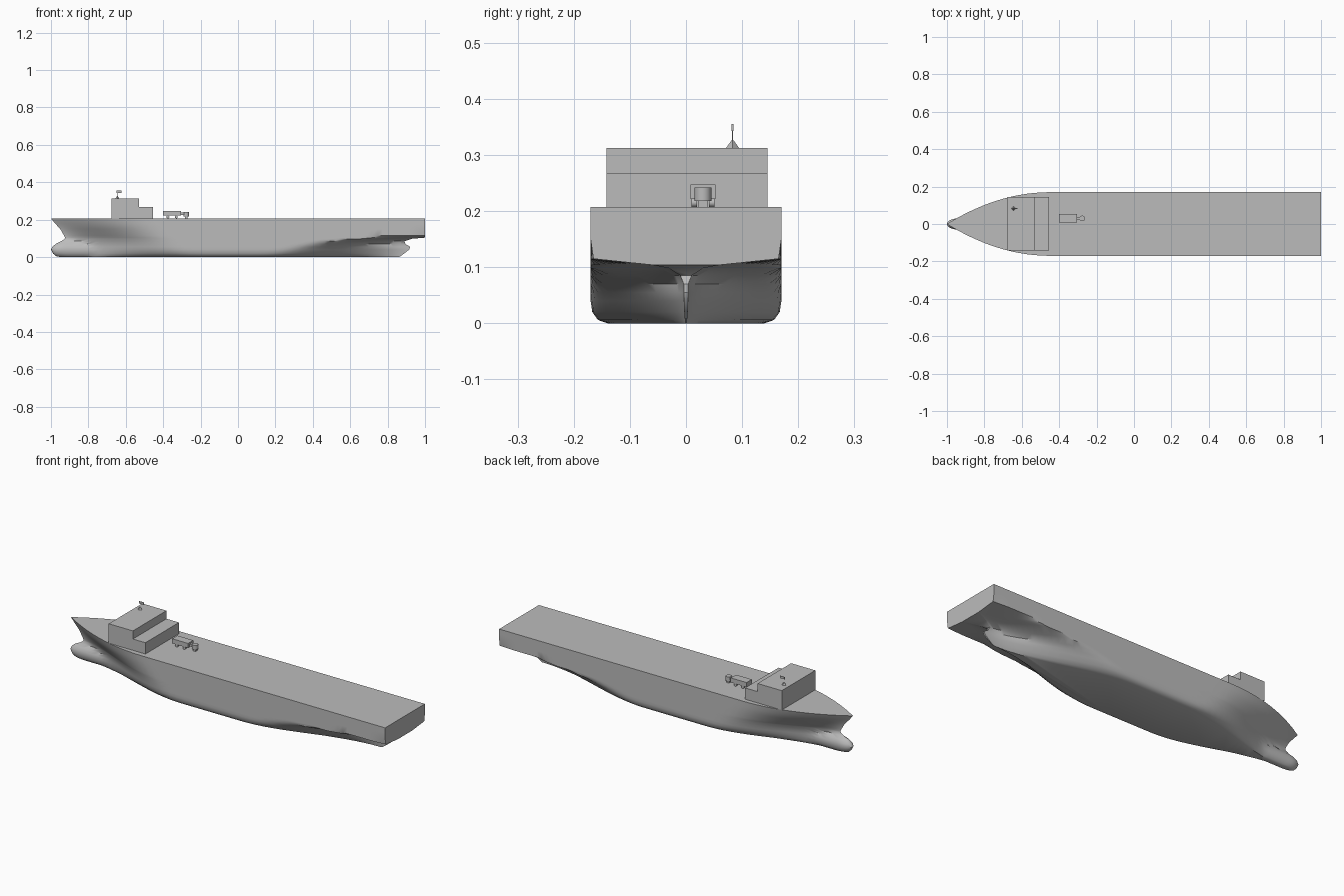
import bpy
import bmesh
import math

cube = bpy.data.objects.get("Cube")
if cube:
    bpy.data.objects.remove(cube, do_unlink=True)

grey = bpy.data.materials.new("plain grey")
grey.use_nodes = True
grey.diffuse_color = (0.5, 0.5, 0.5, 1)
grey.node_tree.nodes["Principled BSDF"].inputs["Base Color"].default_value = (0.5, 0.5, 0.5, 1)


def finish(name, bm, smooth_angle=None):
    bmesh.ops.recalc_face_normals(bm, faces=bm.faces)
    mesh = bpy.data.meshes.new(name)
    bm.to_mesh(mesh)
    bm.free()
    mesh.materials.append(grey)
    obj = bpy.data.objects.new(name, mesh)
    bpy.context.collection.objects.link(obj)
    if smooth_angle:
        bpy.ops.object.select_all(action='DESELECT')
        obj.select_set(True)
        bpy.context.view_layer.objects.active = obj
        bpy.ops.object.shade_smooth_by_angle(angle=math.radians(smooth_angle))
    return obj


def prism(name, profile, y0, y1):
    """Extrude an x-z outline across the ship."""
    bm = bmesh.new()
    rings = [[bm.verts.new((x, y, z)) for x, z in profile] for y in (y0, y1)]
    bm.faces.new(rings[0])
    bm.faces.new(rings[1])
    for i in range(len(profile)):
        j = (i + 1) % len(profile)
        bm.faces.new((rings[0][i], rings[0][j], rings[1][j], rings[1][i]))
    return finish(name, bm)


def box(name, x0, x1, y0, y1, z0, z1):
    return prism(name, [(x0, z0), (x1, z0), (x1, z1), (x0, z1)], y0, y1)


def cone(name, centre, r1, r2, height, sides, axis='Z'):
    bm = bmesh.new()
    bmesh.ops.create_cone(bm, cap_ends=True, segments=sides, radius1=r1, radius2=r2, depth=height)
    obj = finish(name, bm, 40)
    obj.location = centre
    if axis == 'Y':
        obj.rotation_euler.x = math.pi / 2
    elif axis == 'X':
        obj.rotation_euler.y = math.pi / 2
    return obj


# Hull waterlines: height, stem, stern, half beam, full beam from, to, bulb, stern half beam
waterlines = [
    (0.0, -.95, .86, .14, -.2, .1, .01, 0.001),
    (.006, -.975, .87, .157, -.23, .13, .018, .002),
    (.02, -.99, .89, .167, -.27, .18, .028, .003),
    (.04, -1, .915, .17, -.3, .24, .03, .004),
    (.055, -.993, .92, .17, -.32, .3, .028, .004),
    (.07, -.975, .895, .17, -.33, .38, .02, .004),
    (.085, -.945, .89, .17, -.35, .5, .008, .01),
    (.098, -.927, .93, .17, -.36, .65, 0, .03),
    (.104, -.925, 1, .17, -.37, .7, 0, .06),
    (.115, -.93, 1, .17, -.38, .9, 0, .165),
    (.15, -.95, 1, .17, -.41, .95, 0, .17),
    (.18, -.978, 1, .17, -.43, .95, 0, .17),
    (.207, -1, 1, .17, -.45, .95, 0, .17),
]


def smooth(u):
    u = min(1, max(0, u))
    return u * u * (3 - 2 * u)


def half_beam(x, line):
    z, stem, stern, beam, fore, aft, bulb, tail = line
    # Hollow entrance low down, full and rounded at the deck
    entry = max(stem, -.93)
    u = min(1, max(0, (x - entry) / (fore - entry)))
    if z > .1:
        u = min(1, max(0, (x - stem) / (fore - stem)))
    flare = smooth((z - .06) / .14)
    width = beam * ((1 - flare) * smooth(u) + flare * (1 - (1 - u) ** 2))
    if bulb and x < -.5:
        nose = min(1, (x - stem) / .06)
        width = max(width, bulb * math.sqrt(max(0, 1 - (1 - nose) ** 2)))
    if x > aft:
        width = tail + (beam - tail) * smooth((stern - x) / (stern - aft))
    return width


bm = bmesh.new()
steps = 72
sides = {1: [], -1: []}
for line in waterlines:
    z, stem, stern = line[:3]
    port, starboard = [], []
    for i in range(steps + 1):
        x = stem + (stern - stem) * (1 - math.cos(math.pi * i / steps)) / 2
        y = half_beam(x, line) if i else 0
        p = bm.verts.new((x, y, z))
        port.append(p)
        starboard.append(bm.verts.new((x, -y, z)) if i else p)
    sides[1].append(port)
    sides[-1].append(starboard)

for rows in sides.values():
    for low, high in zip(rows, rows[1:]):
        for i in range(steps):
            bm.faces.new((low[i], low[i + 1], high[i + 1], high[i]))
# Transom
for k in range(len(waterlines) - 1):
    bm.faces.new((sides[1][k][-1], sides[1][k + 1][-1], sides[-1][k + 1][-1], sides[-1][k][-1]))
# Keel plate and deck
for k in (0, -1):
    bm.faces.new(sides[1][k] + sides[-1][k][:0:-1])
finish("hull", bm, 40)

# Stepped deckhouse
deck = .207
prism("deckhouse", [(-.675, deck), (-.455, deck), (-.455, .268), (-.53, .268),
                    (-.53, .312), (-.675, .312)], -.142, .145)

# Radar on the deckhouse roof
cone("radar_base", (-.645, .083, .319), .012, .002, .014, 4)
cone("radar_mast", (-.645, .083, .335), .0012, .0012, .03, 6)
box("radar_panel", -.65, -.622, .0815, .0845, .343, .355)

# Deck winch: housing, legs, neck and drum
box("winch_housing", -.4, -.305, .008, .053, .222, .247)
for x in (-.375, -.33):
    for y in (.015, .046):
        cone("winch_foot", (x, y, .215), .008, .008, .01, 12, 'Y')
box("winch_neck", -.305, -.288, .022, .038, .226, .238)
cone("winch_drum", (-.277, .03, .23), .015, .015, .024, 16)
box("winch_stand", -.284, -.27, .022, .038, deck, .22)
